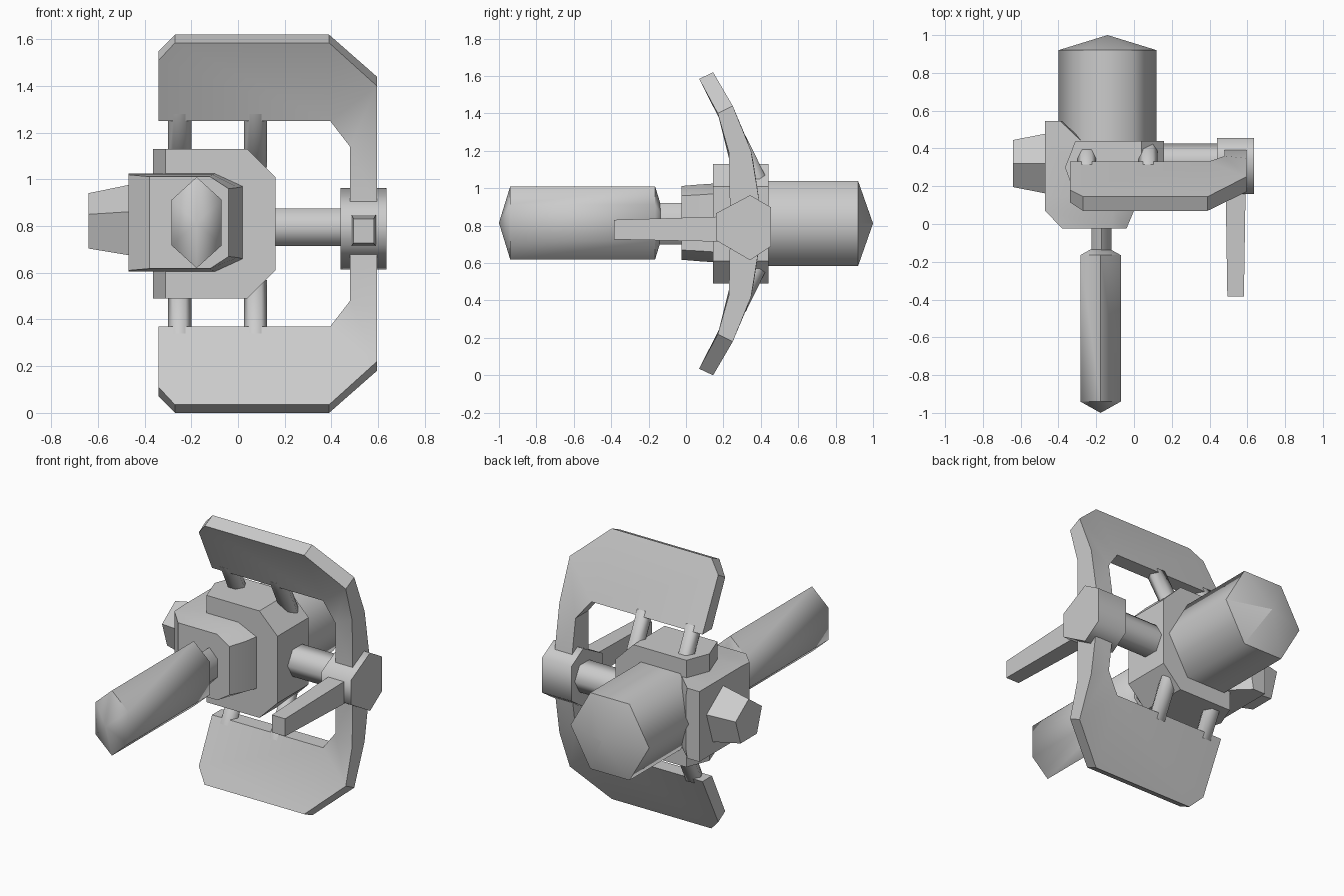
import bpy, bmesh
from math import sin, cos, pi, radians

cube = bpy.data.objects.get("Cube")
if cube:
    bpy.data.objects.remove(cube, do_unlink=True)

grey = bpy.data.materials.new("plain_grey")
grey.use_nodes = True
COLOUR = (0.6, 0.6, 0.6, 1)
grey.diffuse_color = COLOUR
grey.node_tree.nodes["Principled BSDF"].inputs["Base Color"].default_value = COLOUR


def finish(name, bm, angle):
    """Clean up a mesh, turn it into an object and shade it."""
    bmesh.ops.remove_doubles(bm, verts=bm.verts, dist=0.0005)
    bmesh.ops.recalc_face_normals(bm, faces=bm.faces)
    mesh = bpy.data.meshes.new(name)
    bm.to_mesh(mesh)
    bm.free()
    mesh.materials.append(grey)
    obj = bpy.data.objects.new(name, mesh)
    bpy.context.collection.objects.link(obj)
    bpy.ops.object.select_all(action='DESELECT')
    obj.select_set(True)
    bpy.context.view_layer.objects.active = obj
    bpy.ops.object.shade_smooth_by_angle(angle=radians(angle))
    return obj


def skin(name, rings, angle=65):
    """Join matching rings of points and cap both ends."""
    bm = bmesh.new()
    rows = [[bm.verts.new(p) for p in ring] for ring in rings]
    n = len(rows[0])
    for a, b in zip(rows, rows[1:]):
        for i in range(n):
            j = (i + 1) % n
            bm.faces.new((a[i], a[j], b[j], b[i]))
    bm.faces.new(rows[0])
    bm.faces.new(rows[-1])
    return finish(name, bm, angle)


def place(axis, pos, u, v):
    p = [u, v]
    p.insert(axis, pos)
    return p


def tube(name, axis, sides, phase, stations):
    """Many-sided tube; stations are (position, centre u, centre v, radius u, radius v)."""
    rings = []
    for pos, cu, cv, ru, rv in stations:
        turns = [phase + 2 * pi * i / sides for i in range(sides)]
        rings.append([place(axis, pos, cu + ru * cos(t), cv + rv * sin(t)) for t in turns])
    return skin(name, rings)


def chamfered_block(name, cz, stations, angle):
    """Block along y with cut right corners; stations are (y, left, corner, right, height, side height)."""
    rings = []
    for y, left, corner, right, h, s in stations:
        outline = [(left, -h), (corner, -h), (right, -s), (right, s), (corner, h), (left, h)]
        rings.append([(x, y, cz + z) for x, z in outline])
    return skin(name, rings, angle)


X, Y, Z = range(3)
POINT_UP = pi / 2

# Front grip: flattened hexagon with shallow pointed ends, on a short neck
tip = 0.001
tube("front_grip", Y, 6, POINT_UP, [(y, -0.177, 0.815, r * 0.124, r * 0.195)
     for y, r in ((-1, tip), (-0.94, 1), (-0.165, 1), (-0.105, tip))])
tube("grip_neck", Y, 6, POINT_UP, [(y, -0.172, 0.81, 0.061, 0.11) for y in (-0.16, 0.02)])

# Rear drum
tube("rear_drum", Y, 6, 0, [(y, -0.14, 0.812, r * 0.26, r * 0.263)
     for y, r in ((0.3, 1), (0.92, 1), (1, tip))])

# Central body and the housing that wraps its right side
chamfered_block("body", 0.81, [
    (0.145, -0.31, 0.04, 0.16, 0.32, 0.2),
    (0.3, -0.365, 0.04, 0.16, 0.32, 0.2),
    (0.44, -0.31, 0.04, 0.16, 0.32, 0.2)], 40)
chamfered_block("housing", 0.815, [
    (-0.025, -0.38, -0.12, -0.04, 0.197, 0.145),
    (0.07, -0.47, -0.11, 0, 0.205, 0.15),
    (0.145, -0.47, -0.1, 0.02, 0.21, 0.155),
    (0.44, -0.47, -0.28, -0.27, 0.21, 0.155),
    (0.545, -0.47, -0.39, -0.38, 0.21, 0.155)], 30)

# Five-sided side knob
tube("side_knob", X, 5, POINT_UP, [
    (-0.64, 0.32, 0.81, 0.131, 0.131), (-0.46, 0.32, 0.81, 0.168, 0.168)])

# Axle out to the hub, the hub itself and its tapered front rod
tube("axle", X, 6, 0, [(x, 0.333, 0.795, 0.092, 0.092) for x in (0.1, 0.5)])
hub = [(0.343, 0.963), (0.455, 0.898), (0.455, 0.69),
       (0.343, 0.615), (0.16, 0.722), (0.16, 0.866)]
skin("hub", [[(x, y, z) for y, z in hub] for x in (0.44, 0.635)])
tube("front_rod", Y, 4, pi / 4, [
    (-0.385, 0.538, 0.779, 0.062, 0.074), (0.25, 0.538, 0.782, 0.076, 0.097)])


# Bent guard plates: x, then y and z of the front and back corners
GUARD = [
    (-0.34, 0.24, 1.25, 0.33, 1.25), (-0.34, 0.115, 1.51, 0.18, 1.55),
    (-0.27, 0.07, 1.585, 0.145, 1.62), (0.39, 0.07, 1.585, 0.145, 1.62),
    (0.395, 0.24, 1.25, 0.33, 1.25), (0.595, 0.17, 1.4, 0.25, 1.44),
    (0.595, 0.23, 1.19, 0.348, 1.2), (0.595, 0.235, 0.88, 0.4, 0.88),
    (0.48, 0.235, 0.88, 0.4, 0.88), (0.48, 0.235, 1.14, 0.36, 1.14)]
PANELS = [(0, 1, 2, 3, 4), (4, 3, 5), (4, 5, 9), (9, 5, 6), (9, 6, 7, 8)]
RIM = [0, 1, 2, 3, 5, 6, 7, 8, 9, 4]

for name, flip in (("upper", False), ("lower", True)):
    def level(z):
        return 1.62 - z if flip else z

    bm = bmesh.new()
    front = [bm.verts.new((x, fy, level(fz))) for x, fy, fz, by, bz in GUARD]
    back = [bm.verts.new((x, by, level(bz))) for x, fy, fz, by, bz in GUARD]
    for side in (front, back):
        for panel in PANELS:
            bm.faces.new([side[i] for i in panel])
    for i, j in zip(RIM, RIM[1:] + RIM[:1]):
        bm.faces.new((front[i], front[j], back[j], back[i]))
    finish(name + "_guard", bm, 35)

    # Leaning struts between body and guard
    for label, x in (("right", -0.25), ("left", 0.075)):
        tube(f"{name}_{label}_strut", Z, 6, 0, [
            (level(z), x, y, 0.05, 0.055) for z, y in ((1.05, 0.385), (1.28, 0.272))])
